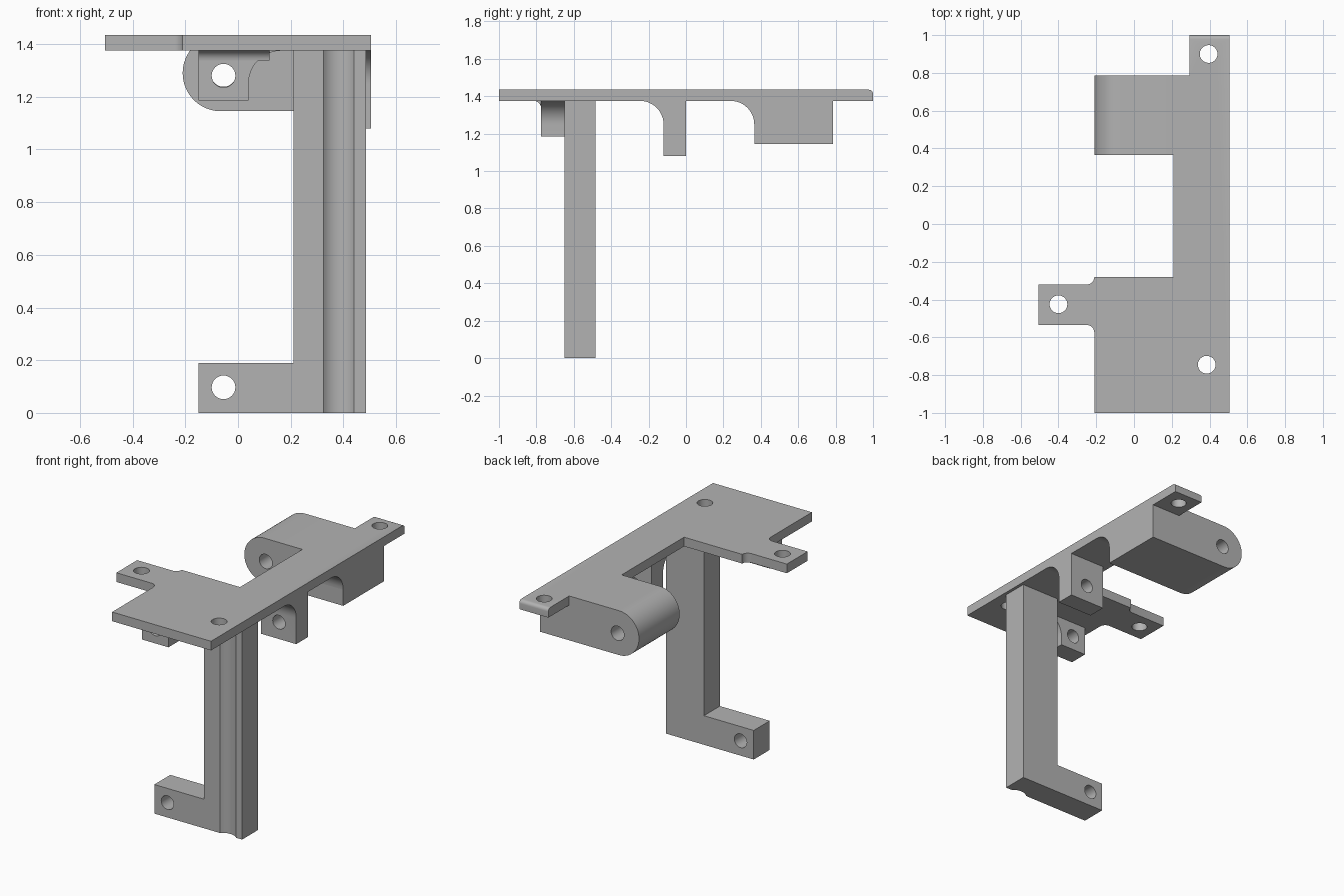
import bpy, bmesh
from math import sin, cos, radians, asin, degrees

cube = bpy.data.objects.get("Cube")
if cube:
    bpy.data.objects.remove(cube, do_unlink=True)

grey = bpy.data.materials.new("plain grey")
grey.use_nodes = True
COLOUR = (0.45, 0.45, 0.45, 1)
grey.diffuse_color = COLOUR
grey.node_tree.nodes["Principled BSDF"].inputs["Base Color"].default_value = COLOUR

BASE, TOP = 1.375, 1.435       # underside and top of the plate
RIGHT = 0.505                  # outer long edge
LEG_FRONT, LEG_BACK = -0.65, -0.485
HOLE = 0.047


def arc(cu, cv, r, a0, a1, n=12):
    """Points along a circular arc, angles in degrees."""
    angles = [radians(a0 + (a1 - a0) * i / n) for i in range(n + 1)]
    return [(cu + r * cos(a), cv + r * sin(a)) for a in angles]


def place(axis, u, v, w):
    return {"x": (w, u, v), "y": (u, w, v), "z": (u, v, w)}[axis]


def extrude(name, axis, profile, start, end):
    """Extrude a closed profile along an axis."""
    bm = bmesh.new()
    rings = [[bm.verts.new(place(axis, u, v, w)) for u, v in profile] for w in (start, end)]
    for ring in rings:
        bm.faces.new(ring)
    n = len(profile)
    for i in range(n):
        j = (i + 1) % n
        bm.faces.new((rings[0][i], rings[0][j], rings[1][j], rings[1][i]))
    bmesh.ops.recalc_face_normals(bm, faces=bm.faces)
    mesh = bpy.data.meshes.new(name)
    bm.to_mesh(mesh)
    bm.free()
    mesh.materials.append(grey)
    obj = bpy.data.objects.new(name, mesh)
    bpy.context.collection.objects.link(obj)
    return obj


def activate(obj):
    bpy.ops.object.select_all(action="DESELECT")
    obj.select_set(True)
    bpy.context.view_layer.objects.active = obj


def drill(obj, axis, u, v, start, end, r=HOLE):
    """Cut a round hole through a part."""
    cutter = extrude("hole_cutter", axis, arc(u, v, r, 0, 360, 32)[:-1], start, end)
    cutter.hide_render = True
    mod = obj.modifiers.new("hole", "BOOLEAN")
    mod.operation, mod.solver, mod.object = "DIFFERENCE", "EXACT", cutter
    activate(obj)
    bpy.ops.object.modifier_apply(modifier=mod.name)
    bpy.data.objects.remove(cutter, do_unlink=True)


def smooth(obj):
    activate(obj)
    bpy.ops.object.shade_smooth_by_angle(angle=radians(30))


# Top plate with side tab and back tip
outline = [(-0.21, -1), (RIGHT, -1), (RIGHT, 1), (0.295, 1), (0.295, 0.785),
           (0.21, 0.785), (0.21, -0.28), (-0.21, -0.28)]
outline += arc(-0.25, -0.28, 0.04, 0, -90, 6)[1:]
outline += [(-0.505, -0.32), (-0.505, -0.535)]
outline += arc(-0.25, -0.575, 0.04, 90, 0, 6)
plate = extrude("top_plate", "z", outline, BASE, TOP)

# Rounded upper edge of the back tip
bm = bmesh.new()
bm.from_mesh(plate.data)
tip = [e for e in bm.edges if all(v.co.y > 0.99 and v.co.z > TOP - 0.01 for v in e.verts)]
bmesh.ops.bevel(bm, geom=tip, offset=0.022, segments=5, profile=0.5, affect="EDGES")
bm.to_mesh(plate.data)
bm.free()
for x, y in ((0.395, 0.9), (-0.4, -0.425), (0.385, -0.745)):
    drill(plate, "z", x, y, 1.3, 1.5)

# Back block with a round end and a cross hole
rad = 0.145
profile = arc(-0.065, TOP - rad, rad, 90, 270, 32)
profile += [(RIGHT, TOP - 2 * rad), (RIGHT, BASE), (0.21, BASE), (0.21, TOP)]
block = extrude("back_block", "y", profile, 0.365, 0.785)
drill(block, "y", -0.055, 1.285, 0.3, 0.9)

# Fillet between the plate and the block
cove = [(0.365, BASE)] + arc(0.24, BASE - 0.125, 0.125, 90, 0)
block_fillet = extrude("block_fillet", "x", cove, 0.21, RIGHT)

# Middle lug with its fillet
lug_profile = [(0, BASE)] + arc(-0.245, BASE - 0.125, 0.125, 90, 0)
lug_profile += [(-0.12, 1.08), (0, 1.08)]
middle_lug = extrude("middle_lug", "x", lug_profile, 0.25, RIGHT)
drill(middle_lug, "y", 0.38, 1.19, -0.3, 0.1, 0.045)

# Front lug with side fillet and a small front cove
lug_profile = [(-0.15, BASE), (-0.15, 1.185), (0.04, 1.185)]
lug_profile += arc(0.165, BASE - 0.125, 0.125, 180, 90)
front_lug = extrude("front_lug", "y", lug_profile, -0.775, LEG_FRONT)
drill(front_lug, "y", -0.055, 1.28, -0.9, -0.5, 0.045)
cove = [(-0.775, BASE)] + arc(-0.813, BASE - 0.038, 0.038, 90, 0, 8)
front_cove = extrude("front_lug_cove", "x", cove, -0.15, 0.12)

# Leg with a shallow round groove down its front
half, depth = 0.058, 0.025
groove_r = (half ** 2 + depth ** 2) / (2 * depth)
spread = degrees(asin(half / groove_r))
section = [(0.21, LEG_BACK), (0.21, LEG_FRONT)]
section += arc(0.383, LEG_FRONT + depth - groove_r, groove_r, 90 + spread, 90 - spread)
section += [(0.485, LEG_FRONT), (0.485, LEG_BACK)]
leg = extrude("leg", "z", section, 0, BASE)

# Foot arm with a cross hole
foot = extrude("foot_arm", "y", [(-0.15, 0), (0.21, 0), (0.21, 0.19), (-0.15, 0.19)],
               LEG_FRONT, LEG_BACK)
drill(foot, "y", -0.055, 0.097, -0.8, -0.3, 0.045)

for part in (plate, block, block_fillet, middle_lug, front_lug, front_cove, leg, foot):
    smooth(part)
